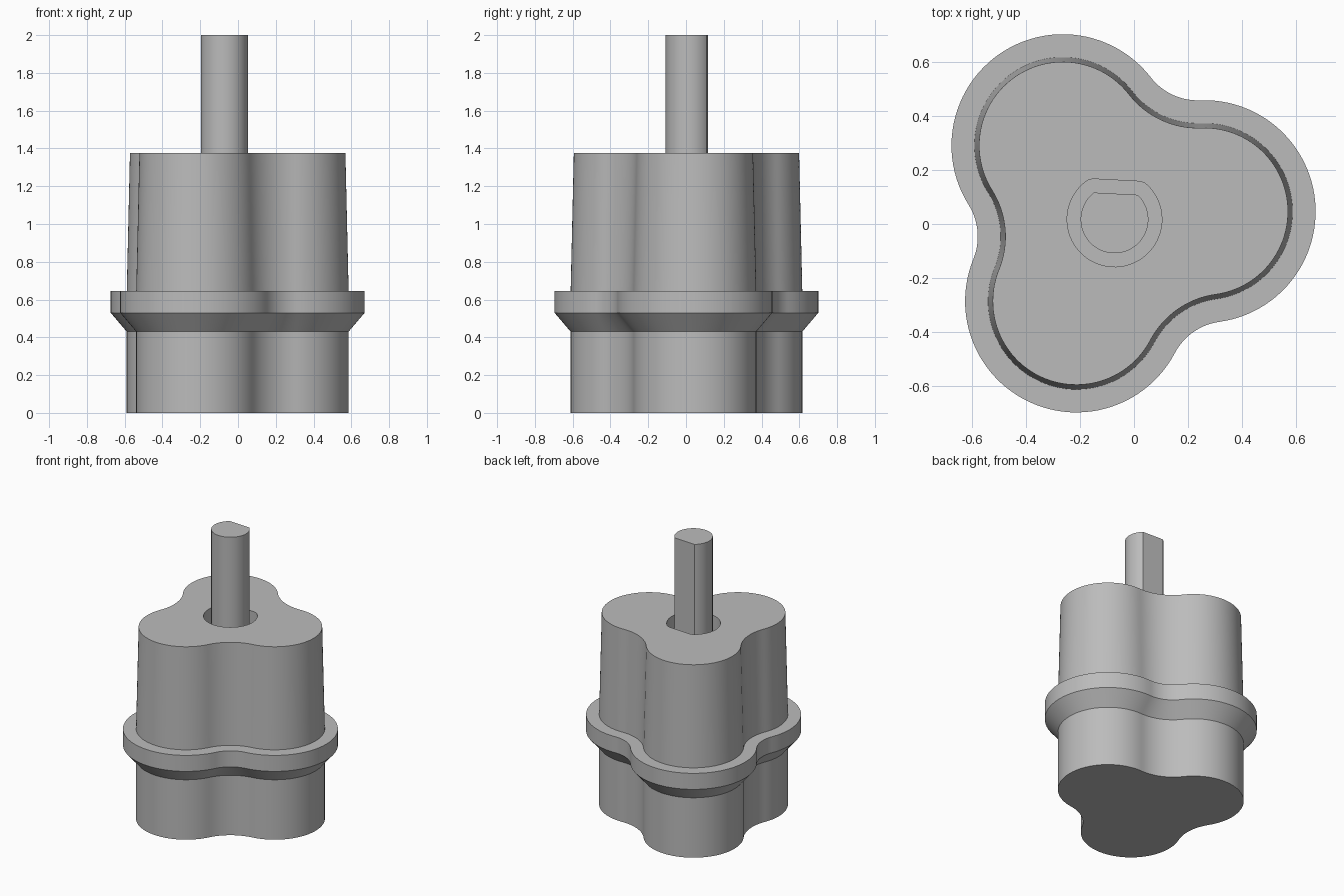
import bpy, bmesh
from math import sin, cos, asin, atan2, radians, pi, hypot, sqrt

if "Cube" in bpy.data.objects:
    bpy.data.objects.remove(bpy.data.objects["Cube"], do_unlink=True)

CX, CY = -0.072, 0.017      # shared axis of housing, bore and shaft
LOBE_DIST = 0.333           # axis to lobe centre
LOBE_R, WAIST_R = 0.411, 0.22
SHAFT_R, FLAT = 0.125, 0.095

grey = bpy.data.materials.new("plain grey")
grey.use_nodes = True
grey.diffuse_color = (0.5, 0.5, 0.5, 1)
grey.node_tree.nodes["Principled BSDF"].inputs["Base Color"].default_value = grey.diffuse_color


def arc(x, y, r, a0, a1, n):
    """Points on an arc, leaving out the last one."""
    return [(x + r * cos(a0 + (a1 - a0) * i / n),
             y + r * sin(a0 + (a1 - a0) * i / n)) for i in range(n)]


def trefoil(inset):
    """Three round lobes blended by three hollow arcs, shrunk by inset."""
    r, f = LOBE_R - inset, WAIST_R + inset
    half, mid = LOBE_DIST * sin(pi / 3), LOBE_DIST * cos(pi / 3)
    reach = sqrt((r + f) ** 2 - half ** 2)
    swing = atan2(half, reach)
    pts = []
    for k in range(3):
        a = radians(5 + 120 * k)
        b = a + pi / 3
        lobe = (CX + LOBE_DIST * cos(a), CY + LOBE_DIST * sin(a))
        hollow = (CX + (mid + reach) * cos(b), CY + (mid + reach) * sin(b))
        span = pi / 3 + swing
        pts += arc(*lobe, r, a - span, a + span, 48)
        pts += arc(*hollow, f, b + pi + swing, b + pi - swing, 16)
    return pts


def d_shape(grow):
    """Circle with one flat on the back, grown outward with round corners."""
    flat_dir = radians(87)
    half = pi / 2 - asin(FLAT / SHAFT_R)
    start, end = flat_dir + half, flat_dir - half + 2 * pi
    corner = [(CX + SHAFT_R * cos(t), CY + SHAFT_R * sin(t)) for t in (start, end)]
    pts = arc(CX, CY, SHAFT_R + grow, start, end, 56)
    if grow:
        pts += arc(*corner[1], grow, end, flat_dir + 2 * pi, 6)
        pts += arc(*corner[1], grow, flat_dir, flat_dir + 0.01, 1)
        pts += arc(*corner[0], grow, flat_dir, start, 6)
    else:
        pts.append(corner[1])
    return pts


def loft(bm, sections):
    """Join (outline, height) sections with quads; return the vertex rings."""
    rings = [[bm.verts.new((x, y, z)) for x, y in pts] for pts, z in sections]
    for lo, hi in zip(rings, rings[1:]):
        for i in range(len(lo)):
            j = (i + 1) % len(lo)
            bm.faces.new((lo[i], lo[j], hi[j], hi[i]))
    return rings


def finish(bm, name):
    bmesh.ops.remove_doubles(bm, verts=bm.verts, dist=0.0001)
    bmesh.ops.recalc_face_normals(bm, faces=bm.faces)
    mesh = bpy.data.meshes.new(name)
    bm.to_mesh(mesh)
    bm.free()
    mesh.materials.append(grey)
    obj = bpy.data.objects.new(name, mesh)
    bpy.context.collection.objects.link(obj)
    bpy.ops.object.select_all(action='DESELECT')
    obj.select_set(True)
    bpy.context.view_layer.objects.active = obj
    bpy.ops.object.shade_smooth_by_angle(angle=radians(25))


TOP, FLOOR = 1.377, 0.65

# Housing: straight base, chamfered flange, slightly tapered upper body
bm = bmesh.new()
outer = loft(bm, [(trefoil(i), z) for i, z in (
    (0.085, 0), (0.085, 0.43), (0, 0.53), (0, 0.645), (0.085, 0.645), (0.102, TOP))])
bm.faces.new(outer[0])

# Bore with a flat side, open at the top
bore = loft(bm, [(d_shape(0.05), FLOOR), (d_shape(0.05), TOP)])
bm.faces.new(bore[0])
rim = [bm.edges.get((ring[i - 1], ring[i]))
       for ring in (outer[-1], bore[-1]) for i in range(len(ring))]
bmesh.ops.triangle_fill(bm, edges=rim, use_beauty=True, normal=(0, 0, 1))
finish(bm, "housing")

# Shaft standing on the floor of the bore
bm = bmesh.new()
rod = loft(bm, [(d_shape(0), FLOOR), (d_shape(0), 2)])
for ring in rod:
    bm.faces.new(ring)
finish(bm, "shaft")
